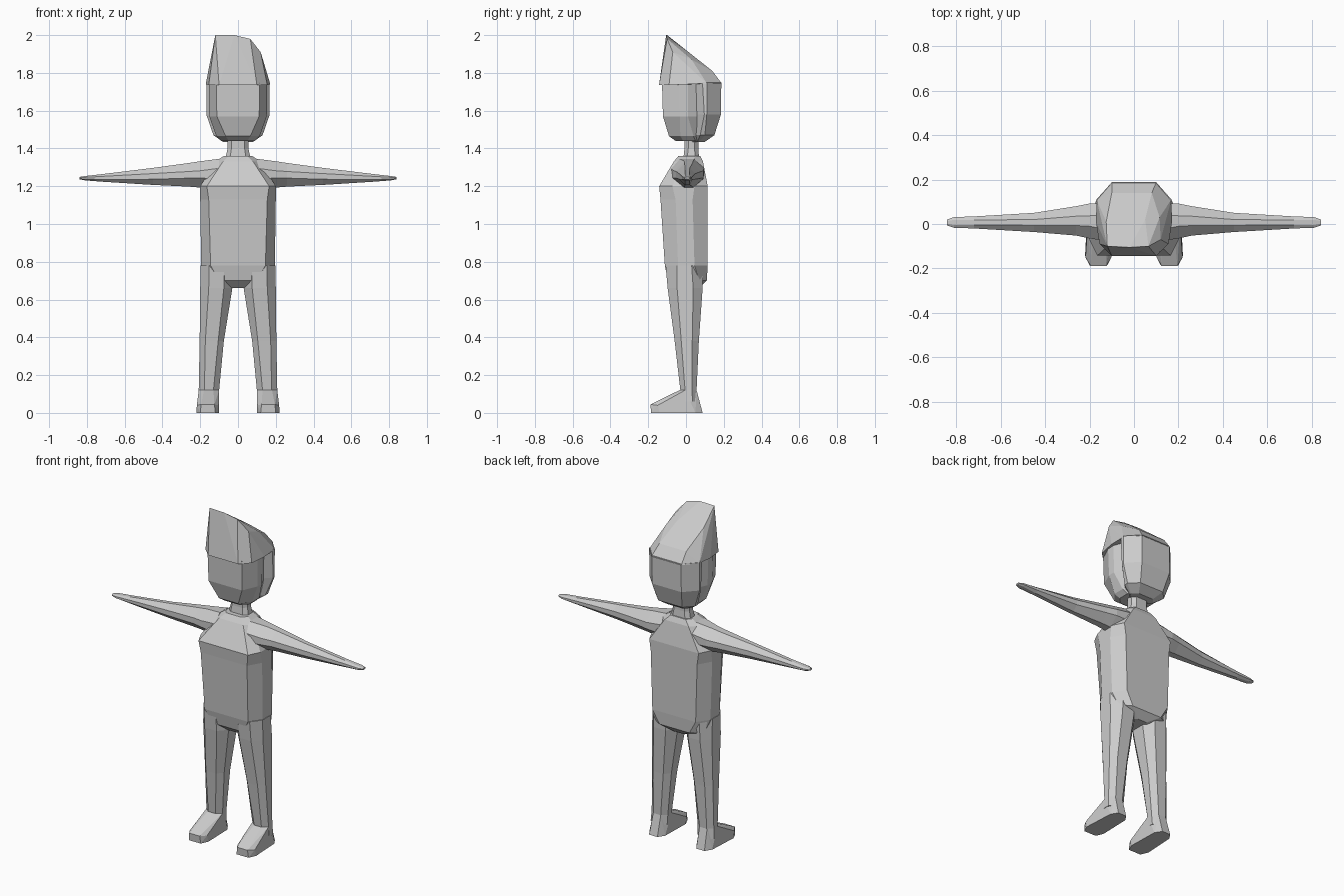
import bpy, bmesh

grey = bpy.data.materials.new("plain_grey")
grey.diffuse_color = (0.6, 0.6, 0.6, 1)


def finish(name, bm, mirror=False):
    bmesh.ops.recalc_face_normals(bm, faces=bm.faces)
    mesh = bpy.data.meshes.new(name)
    bm.to_mesh(mesh)
    bm.free()
    mesh.materials.append(grey)
    obj = bpy.data.objects.new(name, mesh)
    bpy.context.collection.objects.link(obj)
    if mirror:
        obj.modifiers.new("mirror", 'MIRROR')
    return obj


def octagon(u0, u1, v0, v1, cu, cv):
    """Rectangle with cut corners."""
    return [(u0 + cu, v0), (u1 - cu, v0), (u1, v0 + cv), (u1, v1 - cv),
            (u1 - cu, v1), (u0 + cu, v1), (u0, v1 - cv), (u0, v0 + cv)]


def loft(name, sections, axis='Z', mirror=False):
    """Skin cut-corner sections: (position, u0, u1, v0, v1, cu, cv)."""
    bm = bmesh.new()
    rings = []
    for p, *box in sections:
        pts = octagon(*box)
        rings.append([bm.verts.new((u, v, p) if axis == 'Z' else (p, u, v))
                      for u, v in pts])
    for a, b in zip(rings, rings[1:]):
        for i in range(8):
            j = (i + 1) % 8
            bm.faces.new((a[i], a[j], b[j], b[i]))
    bm.faces.new(rings[0])
    bm.faces.new(rings[-1])
    return finish(name, bm, mirror)


def hull(name, points, mirror=False):
    bm = bmesh.new()
    for p in points:
        bm.verts.new(p)
    res = bmesh.ops.convex_hull(bm, input=bm.verts)
    bmesh.ops.delete(bm, geom=[v for v in bm.verts if not v.link_faces], context='VERTS')
    bmesh.ops.dissolve_limit(bm, angle_limit=0.03, verts=bm.verts, edges=bm.edges)
    return finish(name, bm, mirror)


# Body
loft("torso", [
    (0.66, -0.06, 0.06, -0.05, 0.07, 0.03, 0.03),
    (0.70, -0.17, 0.17, -0.095, 0.11, 0.07, 0.04),
    (0.78, -0.195, 0.195, -0.112, 0.115, 0.05, 0.07),
    (1.13, -0.20, 0.20, -0.135, 0.115, 0.045, 0.08),
    (1.20, -0.20, 0.20, -0.142, 0.115, 0.035, 0.07),
    (1.33, -0.12, 0.12, -0.065, 0.09, 0.04, 0.04),
    (1.36, -0.075, 0.075, -0.04, 0.075, 0.025, 0.03)])
loft("neck", [
    (1.34, -0.068, 0.068, -0.015, 0.07, 0.025, 0.02),
    (1.40, -0.055, 0.055, -0.008, 0.065, 0.02, 0.02),
    (1.50, -0.055, 0.055, -0.008, 0.065, 0.02, 0.02)])

# Limbs
loft("arm", [
    (0.10, -0.08, 0.095, 1.19, 1.345, 0.05, 0.05),
    (0.20, -0.065, 0.092, 1.193, 1.332, 0.055, 0.05),
    (0.26, -0.052, 0.08, 1.198, 1.323, 0.045, 0.045),
    (0.45, -0.036, 0.05, 1.207, 1.297, 0.03, 0.03),
    (0.72, -0.02, 0.034, 1.224, 1.264, 0.016, 0.012),
    (0.81, -0.017, 0.031, 1.231, 1.254, 0.012, 0.007),
    (0.84, -0.007, 0.02, 1.237, 1.249, 0.008, 0.004)], 'X', True)
loft("leg", [
    (0.06, 0.102, 0.212, -0.03, 0.06, 0.03, 0.025),
    (0.12, 0.10, 0.208, -0.03, 0.056, 0.03, 0.025),
    (0.38, 0.075, 0.203, -0.06, 0.068, 0.03, 0.035),
    (0.66, 0.03, 0.20, -0.097, 0.088, 0.045, 0.05),
    (0.78, 0.03, 0.198, -0.108, 0.09, 0.045, 0.06)], mirror=True)
hull("foot", [
    # sole
    (0.12, -0.185, 0), (0.20, -0.185, 0), (0.22, -0.14, 0), (0.10, -0.14, 0),
    (0.21, 0.05, 0), (0.105, 0.05, 0), (0.185, 0.088, 0), (0.13, 0.088, 0),
    # toe
    (0.125, -0.188, 0.045), (0.195, -0.188, 0.045),
    (0.218, -0.15, 0.04), (0.102, -0.15, 0.04),
    # ankle
    (0.13, -0.035, 0.12), (0.18, -0.035, 0.12), (0.208, -0.005, 0.12),
    (0.10, -0.005, 0.12), (0.18, 0.056, 0.12), (0.13, 0.056, 0.12)], True)

# Head
loft("face", [
    (1.44, -0.09, 0.09, -0.055, 0.09, 0.04, 0.04),
    (1.465, -0.115, 0.115, -0.09, 0.10, 0.05, 0.06),
    (1.57, -0.152, 0.152, -0.122, 0.10, 0.04, 0.09),
    (1.75, -0.155, 0.155, -0.127, 0.10, 0.04, 0.09)])
loft("hair_back", [
    (1.435, -0.08, 0.08, 0.03, 0.10, 0.03, 0.03),
    (1.47, -0.13, 0.13, 0.025, 0.15, 0.05, 0.05),
    (1.58, -0.168, 0.168, 0.022, 0.185, 0.07, 0.075),
    (1.75, -0.168, 0.168, 0.012, 0.187, 0.07, 0.075)])
hull("hair_quiff", [
    # lower rim
    (-0.10, -0.143, 1.735), (0.10, -0.143, 1.735),
    (0.155, -0.09, 1.735), (-0.155, -0.09, 1.735),
    (0.171, 0.01, 1.74), (-0.171, 0.01, 1.74),
    (0.168, 0.11, 1.745), (-0.168, 0.11, 1.745),
    (0.10, 0.188, 1.745), (-0.10, 0.188, 1.745),
    # swept crest
    (-0.12, -0.10, 2.0), (-0.02, -0.105, 2.0), (0.065, -0.10, 1.98),
    (0.12, -0.07, 1.91),
    # crown slope
    (-0.125, 0.01, 1.91), (0.05, 0.02, 1.905), (0.115, 0.03, 1.87),
    (-0.10, 0.14, 1.81), (0.08, 0.14, 1.81)])
